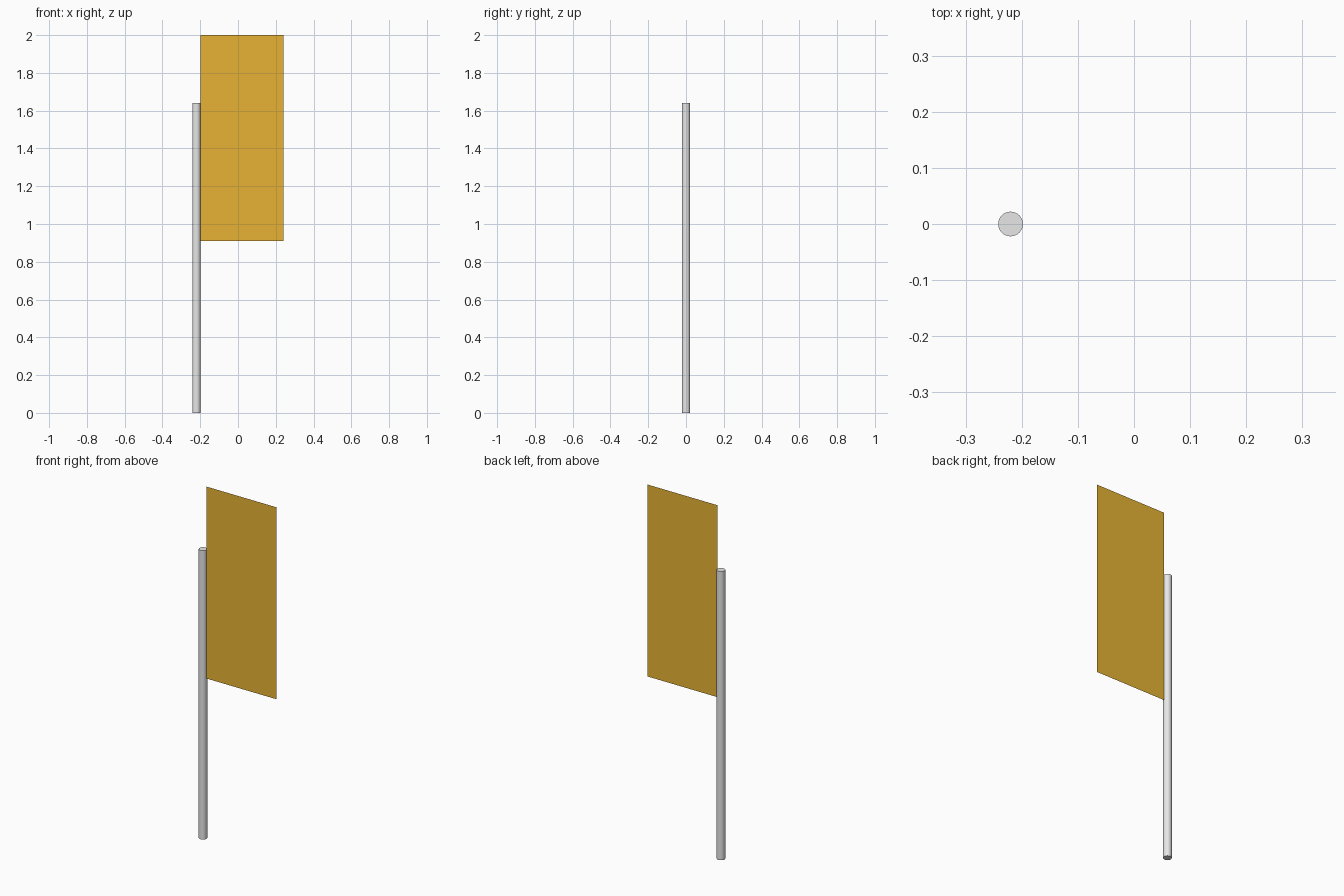
import bpy
import bmesh
import math
from mathutils import Matrix

cube = bpy.data.objects.get("Cube")
if cube:
    bpy.data.objects.remove(cube, do_unlink=True)

POLE_RADIUS, POLE_HEIGHT = 0.022, 1.64
POLE_X = -0.22
FLAG_LEFT, FLAG_RIGHT = POLE_X + POLE_RADIUS, 0.242
FLAG_BOTTOM, FLAG_TOP = 0.91, 2.0


def make_material(name, color):
    mat = bpy.data.materials.new(name)
    mat.use_nodes = True
    mat.diffuse_color = color
    mat.node_tree.nodes["Principled BSDF"].inputs["Base Color"].default_value = color
    return mat


def make_object(name, bm, mat):
    mesh = bpy.data.meshes.new(name)
    bm.to_mesh(mesh)
    bm.free()
    mesh.materials.append(mat)
    obj = bpy.data.objects.new(name, mesh)
    bpy.context.collection.objects.link(obj)
    return obj


# Round pole, smooth sides with sharp cap rims
bm = bmesh.new()
bmesh.ops.create_cone(bm, cap_ends=True, segments=32, radius1=POLE_RADIUS,
                      radius2=POLE_RADIUS, depth=POLE_HEIGHT,
                      matrix=Matrix.Translation((POLE_X, 0, POLE_HEIGHT / 2)))
pole = make_object("pole", bm, make_material("light grey", (0.8, 0.8, 0.8, 1)))
bpy.ops.object.select_all(action="DESELECT")
pole.select_set(True)
bpy.context.view_layer.objects.active = pole
bpy.ops.object.shade_smooth_by_angle(angle=math.radians(30))

# Flat single-sheet banner fixed to the side of the pole, facing the front
bm = bmesh.new()
corners = [(FLAG_LEFT, FLAG_BOTTOM), (FLAG_RIGHT, FLAG_BOTTOM),
           (FLAG_RIGHT, FLAG_TOP), (FLAG_LEFT, FLAG_TOP)]
bm.faces.new([bm.verts.new((x, 0, z)) for x, z in corners])
make_object("banner", bm, make_material("golden yellow", (0.8, 0.45, 0.035, 1)))
